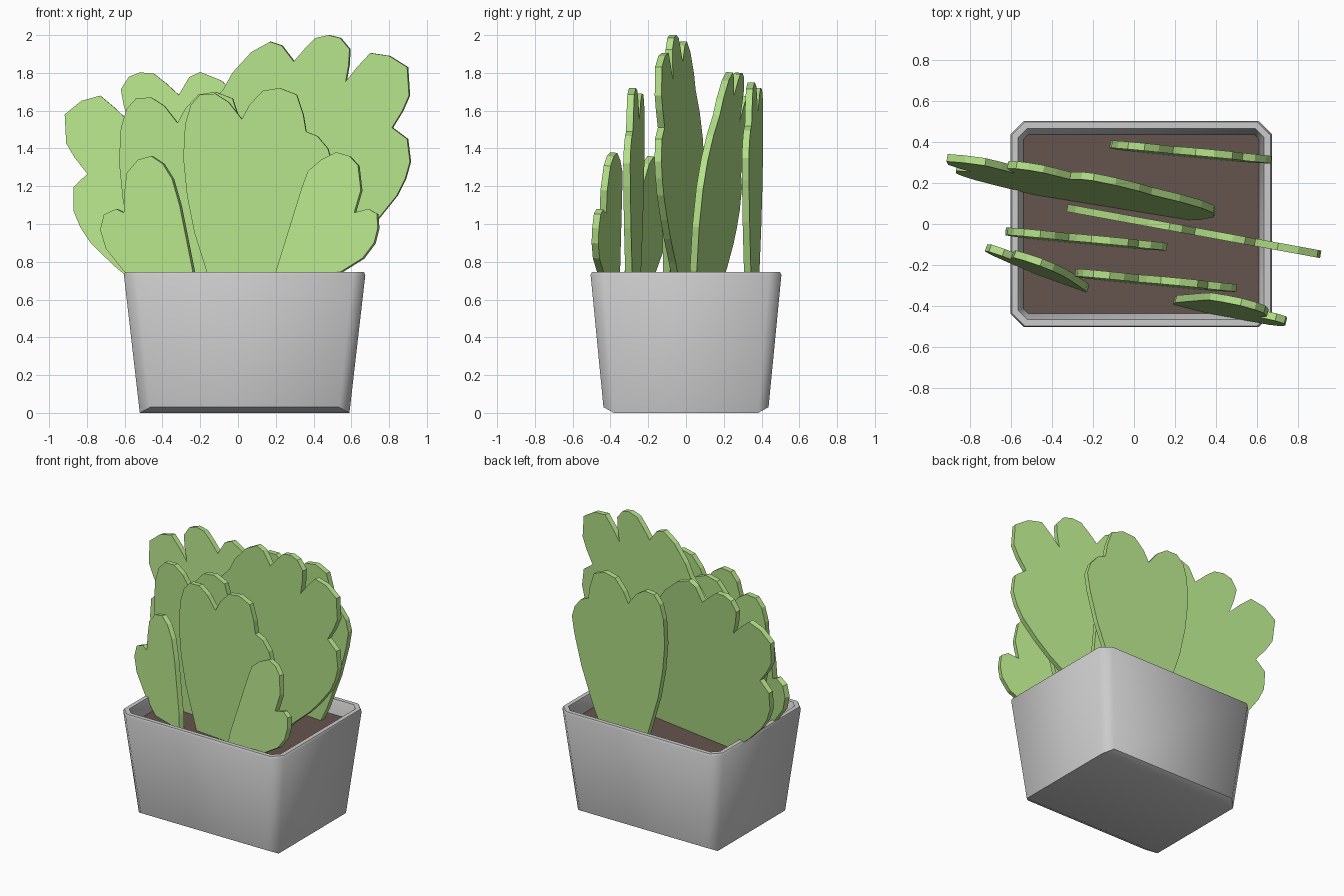
import bpy, bmesh, math
from mathutils import Vector

PX = 0.035  # pot centre in x


def material(name, rgb):
    m = bpy.data.materials.new(name)
    m.diffuse_color = (*rgb, 1)
    return m


GREEN = material("leaf_green", (0.46, 0.76, 0.25))
BROWN = material("soil_brown", (0.13, 0.09, 0.075))


def finish(bm, name, mat=None):
    bmesh.ops.recalc_face_normals(bm, faces=bm.faces)
    me = bpy.data.meshes.new(name)
    bm.to_mesh(me)
    bm.free()
    ob = bpy.data.objects.new(name, me)
    bpy.context.collection.objects.link(ob)
    if mat:
        me.materials.append(mat)
    return ob


def octagon(hx, hy, c, z, lift=0.0):
    """Chamfered rectangle; lift raises the front and back edges."""
    q = [(hx, -hy + c, 0), (hx, hy - c, 0), (hx - c, hy, lift), (-hx + c, hy, lift)]
    q += [(-x, -y, l) for x, y, l in q]
    return [(PX + x, y, z + l) for x, y, l in q]


# Pot: stacked chamfered rings, outside up, over the rim and down inside
bm = bmesh.new()
rings = [octagon(0.555, 0.437, 0.055, 0.0, 0.03),
         octagon(0.639, 0.505, 0.065, 0.73),
         octagon(0.632, 0.498, 0.062, 0.745),
         octagon(0.602, 0.468, 0.045, 0.745),
         octagon(0.592, 0.458, 0.04, 0.72),
         octagon(0.572, 0.434, 0.02, 0.63)]
loops = [[bm.verts.new(p) for p in r] for r in rings]
for lo, hi in zip(loops, loops[1:]):
    for i in range(8):
        j = (i + 1) % 8
        bm.faces.new((lo[i], lo[j], hi[j], hi[i]))
b = loops[0]
bm.faces.new((b[0], b[1], b[4], b[5]))
bm.faces.new((b[1], b[2], b[3], b[4]))
bm.faces.new((b[5], b[6], b[7], b[0]))
bm.faces.new(loops[-1])
pot = finish(bm, "pot")
bpy.context.view_layer.objects.active = pot
pot.select_set(True)
bpy.ops.object.shade_smooth_by_angle(angle=math.radians(50))

# Soil
bm = bmesh.new()
bm.faces.new([bm.verts.new(p) for p in octagon(0.576, 0.438, 0.02, 0.65)])
soil = finish(bm, "soil", BROWN)


def pad(name, outline, plane, thick=0.037, shift=(0, 0, 0)):
    """Flat pad: x/z outline lying on y = a + b*x + c*z, thickened backwards."""
    a, b, c = plane
    n = Vector((-b, 1, -c)).normalized() * thick
    s = Vector(shift)
    bm = bmesh.new()
    front = [Vector((x, a + b * x + c * z, z)) + s for x, z in outline]
    v0 = [bm.verts.new(p) for p in front]
    v1 = [bm.verts.new(p + n) for p in front]
    bm.faces.new(v0)
    bm.faces.new(v1[::-1])
    for i in range(len(v0)):
        j = (i + 1) % len(v0)
        bm.faces.new((v0[i], v0[j], v1[j], v1[i]))
    return finish(bm, name, GREEN)


# Small front pads
pad("front_right_pad",
    [(0.19, 0.62), (0.2, 0.75), (0.34, 1.2), (0.37, 1.28), (0.44, 1.34), (0.52, 1.38),
     (0.59, 1.36), (0.635, 1.31), (0.65, 1.18), (0.615, 1.06), (0.69, 1.08), (0.735, 1.055),
     (0.74, 0.98), (0.72, 0.9), (0.66, 0.82), (0.54, 0.745), (0.4, 0.62)],
    (-0.413, -0.252, 0.105))
pad("front_left_pad",
    [(-0.23, 0.62), (-0.24, 0.75), (-0.31, 1.1), (-0.35, 1.24), (-0.40, 1.32), (-0.46, 1.36),
     (-0.53, 1.34), (-0.59, 1.27), (-0.60, 1.18), (-0.605, 1.06), (-0.645, 1.08),
     (-0.71, 1.05), (-0.73, 0.97), (-0.70, 0.87), (-0.60, 0.745), (-0.45, 0.62)],
    (-0.461, -0.361, 0.066))

# Medium pads: one outline used three times
medium = [(-0.12, 0.6), (-0.165, 0.745), (-0.23, 0.95), (-0.27, 1.15), (-0.29, 1.35),
          (-0.28, 1.53), (-0.25, 1.63), (-0.20, 1.685), (-0.12, 1.69), (-0.05, 1.645),
          (0.02, 1.555), (0.06, 1.63), (0.13, 1.705), (0.22, 1.72), (0.31, 1.685),
          (0.345, 1.58), (0.36, 1.49), (0.42, 1.465), (0.475, 1.40), (0.50, 1.32),
          (0.48, 1.2), (0.42, 0.98), (0.32, 0.72), (0.26, 0.6)]
for name, shift in (("middle_front_pad", (0, 0, 0)),
                    ("middle_left_pad", (-0.34, 0.202, -0.02)),
                    ("back_right_pad", (0.17, 0.628, 0.03))):
    pad(name, medium, (-0.298, -0.095, 0.01), shift=shift)

# Large pads: the left one is the right one mirrored and turned a little
large = [(0.3, 0.6), (0.5, 0.80), (0.64, 0.92), (0.735, 1.02), (0.84, 1.15), (0.885, 1.24),
         (0.91, 1.33), (0.895, 1.45), (0.815, 1.51), (0.87, 1.60), (0.905, 1.68),
         (0.895, 1.83), (0.80, 1.89), (0.70, 1.905), (0.63, 1.83), (0.57, 1.755),
         (0.585, 1.84), (0.59, 1.925), (0.54, 1.985), (0.48, 2.0), (0.41, 1.985),
         (0.355, 1.93), (0.295, 1.86), (0.23, 1.945), (0.17, 1.965), (0.07, 1.91),
         (-0.03, 1.80), (-0.08, 1.71), (-0.2, 1.59), (-0.29, 1.45), (-0.33, 1.3),
         (-0.31, 1.1), (-0.22, 0.88), (-0.05, 0.6)]
pad("large_right_pad", large, (0.0, -0.183, 0.0))

ca, sa = 1.02 * math.cos(0.12), 1.02 * math.sin(0.12)
turned = []
for x, z in large:
    dx, dz = 0.17 - x, z - 1.965
    turned.append((-0.20 + ca * dx - sa * dz, max(1.805 + sa * dx + ca * dz, 0.5)))
pad("large_left_pad", turned, (-0.0015, -0.163, 0.1))
